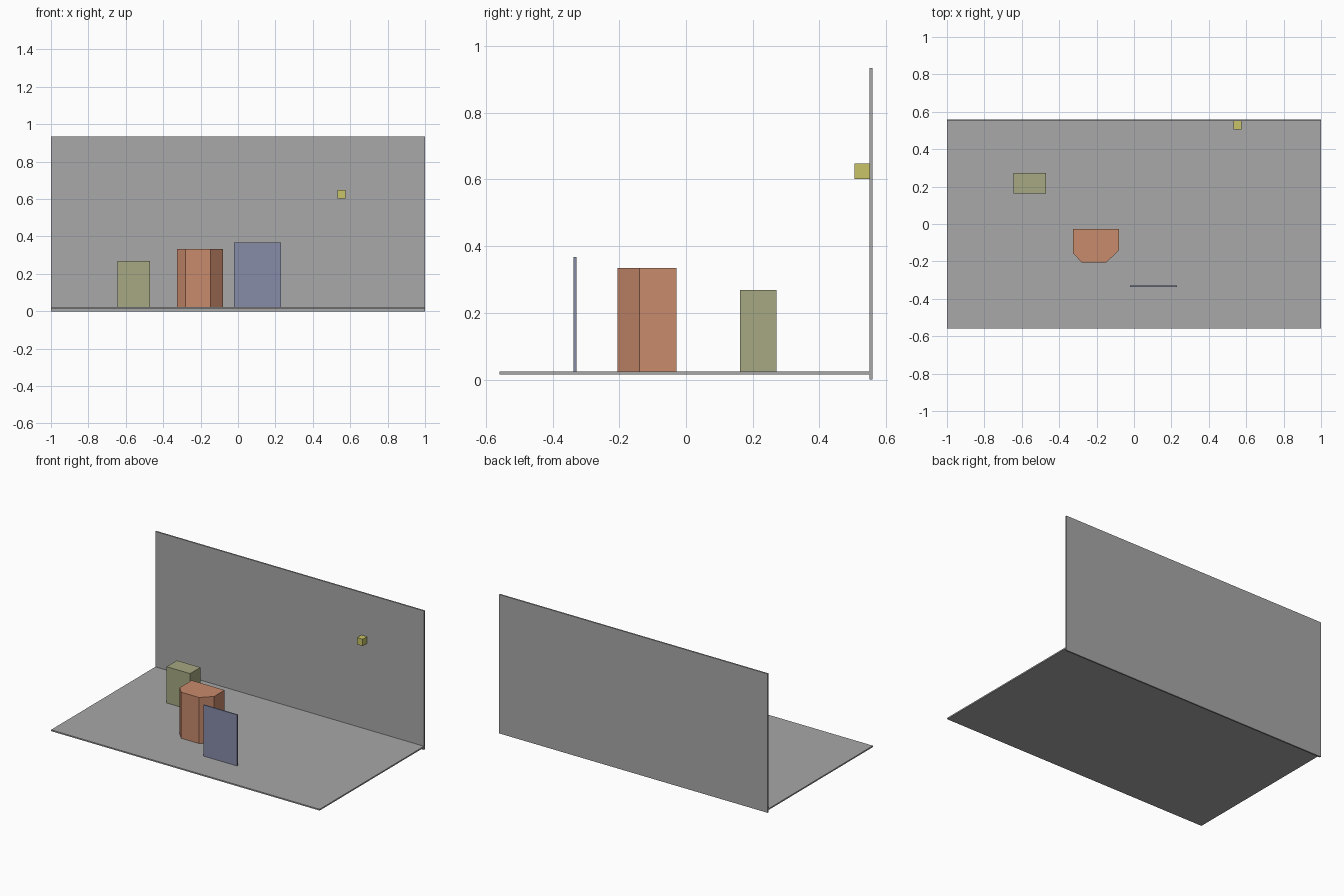
import bpy
import bmesh

if "Cube" in bpy.data.objects:
    bpy.data.objects.remove(bpy.data.objects["Cube"])


def srgb(r, g, b):
    lin = lambda c: c / 12.92 if c <= 0.04045 else ((c + 0.055) / 1.055) ** 2.4
    return (lin(r / 255), lin(g / 255), lin(b / 255), 1.0)


def material(name, rgb):
    m = bpy.data.materials.new(name)
    m.diffuse_color = srgb(*rgb)
    m.use_nodes = True
    m.node_tree.nodes["Principled BSDF"].inputs["Base Color"].default_value = m.diffuse_color
    return m


def prism(name, outline, z0, z1, mat):
    """Extrude a counter-clockwise xy outline from z0 to z1."""
    bm = bmesh.new()
    base = bm.faces.new([bm.verts.new((x, y, z0)) for x, y in outline])
    ext = bmesh.ops.extrude_face_region(bm, geom=[base], use_keep_orig=True)
    top = [v for v in ext["geom"] if isinstance(v, bmesh.types.BMVert)]
    bmesh.ops.translate(bm, verts=top, vec=(0, 0, z1 - z0))
    bmesh.ops.recalc_face_normals(bm, faces=bm.faces)
    mesh = bpy.data.meshes.new(name)
    bm.to_mesh(mesh)
    bm.free()
    mesh.materials.append(mat)
    obj = bpy.data.objects.new(name, mesh)
    bpy.context.collection.objects.link(obj)
    return obj


def box(name, x0, x1, y0, y1, z0, z1, mat):
    return prism(name, [(x0, y0), (x1, y0), (x1, y1), (x0, y1)], z0, z1, mat)


grey = material("grey", (168, 168, 168))
green = material("olive green", (166, 168, 130))
orange = material("terracotta", (200, 138, 108))
blue = material("slate blue", (135, 140, 168))
yellow = material("yellow", (200, 196, 105))

FLOOR = 0.024

# Floor slab and back wall
box("floor", -1, 1, -0.56, 0.55, 0.015, FLOOR, grey)
box("back_wall", -1, 1, 0.55, 0.56, 0, 0.935, grey)

# Standing blocks
box("green_block", -0.645, -0.47, 0.162, 0.272, FLOOR, 0.268, green)
prism("chamfered_block",
      [(-0.325, -0.028), (-0.325, -0.157), (-0.28, -0.205),
       (-0.147, -0.205), (-0.08, -0.14), (-0.08, -0.028)],
      FLOOR, 0.334, orange)
box("thin_panel", -0.022, 0.23, -0.337, -0.329, FLOOR, 0.368, blue)

# Small cube on the wall
box("wall_cube", 0.533, 0.575, 0.505, 0.55, 0.602, 0.648, yellow)
